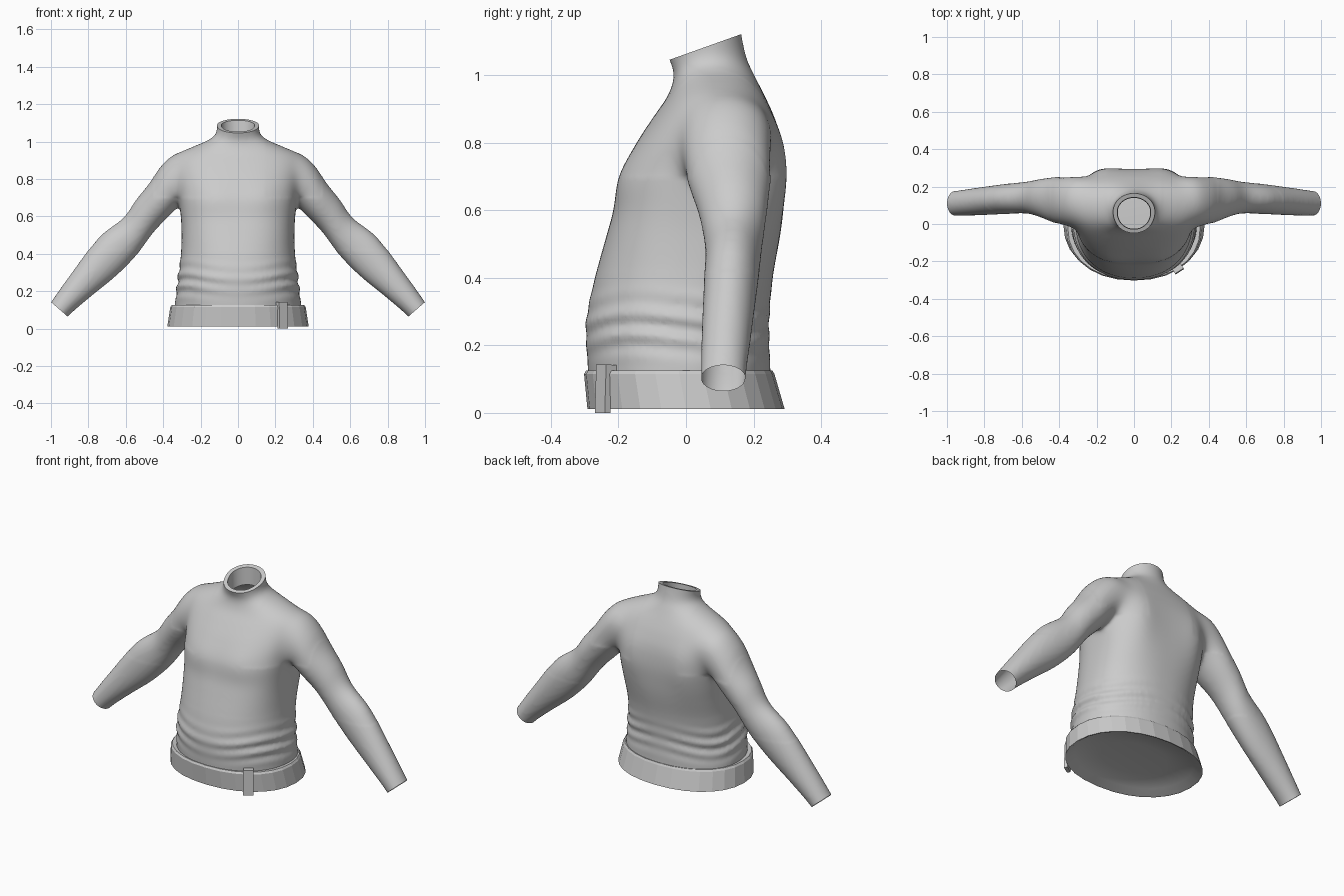
import bpy, bmesh, math
from mathutils import Vector

cube = bpy.data.objects.get("Cube")
if cube:
    bpy.data.objects.remove(cube, do_unlink=True)

grey = bpy.data.materials.new("cloth grey")
grey.use_nodes = True
colour = (0.6, 0.6, 0.6, 1)
grey.diffuse_color = colour
grey.node_tree.nodes["Principled BSDF"].inputs["Base Color"].default_value = colour


def add_object(name, bm):
    bmesh.ops.recalc_face_normals(bm, faces=bm.faces)
    mesh = bpy.data.meshes.new(name)
    bm.to_mesh(mesh)
    bm.free()
    mesh.materials.append(grey)
    obj = bpy.data.objects.new(name, mesh)
    bpy.context.collection.objects.link(obj)
    return obj


def smooth_path(rows, steps):
    """Catmull-Rom samples through rows of numbers."""
    rows = [Vector(r) for r in rows]
    out = []
    for i in range(len(rows) - 1):
        a, b, c = rows[max(i - 1, 0)], rows[i], rows[i + 1]
        d = rows[min(i + 2, len(rows) - 1)]
        for s in range(steps):
            t = s / steps
            out.append(b + (c - a) * (t / 2) + (a - b * 2.5 + c * 2 - d / 2) * t ** 2
                       + (b * 3 - a - c * 3 + d) * (t ** 3 / 2))
    return out + [rows[-1]]


def loft(bm, rings, top_cap=True):
    rings = [[bm.verts.new(p) for p in ring] for ring in rings]
    n = len(rings[0])
    for low, high in zip(rings, rings[1:]):
        for i in range(n):
            j = (i + 1) % n
            bm.faces.new((low[i], low[j], high[j], high[i]))
    bm.faces.new(rings[0][::-1])
    if top_cap:
        bm.faces.new(rings[-1])


def angles(n):
    return [2 * math.pi * i / n for i in range(n)]


def power(value, e):
    return math.copysign(abs(value) ** e, value)


def bell(value, centre, width):
    return math.exp(-((value - centre) / width) ** 2)


# Torso sections: height, half width, front y, back y, squareness
TORSO = [
    (-0.06, .335, -.28, .25, .95), (.12, .337, -.29, .25, .94),
    (.2, .328, -.295, .247, .92), (.28, .32, -.295, .247, .9),
    (.4, .305, -.27, .257, .85), (.52, .302, -.237, .278, .78),
    (.6, .306, -.215, .288, .75), (.7, .317, -.197, .294, .75),
    (.8, .335, -.146, .285, .78), (.88, .345, -.094, .26, .84),
    (.935, .325, -.056, .235, .9), (.975, .245, -.04, .215, 1),
    (1.01, .157, -.036, .198, 1), (1.05, .115, -.052, .18, 1),
    (1.12, .115, -.07, .165, 1), (1.2, .115, -.07, .155, 1)]

# Sleeve sections: top x, top z, bottom x, bottom z, front y, back y
SLEEVE = [
    (.2, .94, .15, .76, .0, .24), (.33, .942, .24, .72, -.015, .258),
    (.408, .878, .3, .67, -.015, .257), (.475, .777, .37, .6, .005, .252),
    (.545, .69, .45, .516, .035, .242), (.615, .592, .535, .402, .055, .227),
    (.745, .488, .645, .288, .053, .213), (.902, .28, .795, .165, .046, .192),
    (1.0, .142, .91, .064, .044, .177), (1.05, .07, .96, -.01, .044, .177)]


def torso_ring(row):
    z, w, front, back, e = row
    mid = front * .45 + back * .55
    ring = []
    # Horizontal folds gather above the waistband, deepest at the sides
    fade = max(0, 1 - abs(z - .26) / .13)
    for a in angles(72):
        x = power(math.cos(a), e) * w
        y = power(math.sin(a), e)
        fold = fade * (.003 + .007 * abs(math.cos(a))) * math.sin(
            z * 95 + 1.5 * math.sin(3 * a))
        # Shoulder blades behind, chest muscles in front
        if y > 0:
            depth = back - mid
            swell = .02 * bell(abs(x), .19, .09) * bell(z, .72, .16)
        else:
            depth = mid - front
            swell = .007 * bell(abs(x), .14, .09) * bell(z, .7, .09)
        x += math.cos(a) * fold
        y = mid + y * (depth + fold) + math.copysign(swell, y)
        ring.append((x, y, z))
    return ring


def sleeve_ring(row, side):
    top = Vector((row[0], 0, row[1]))
    bottom = Vector((row[2], 0, row[3]))
    centre = (top + bottom) / 2
    centre.y = (row[4] + row[5]) / 2
    up = (top - bottom) / 2
    out = Vector((0, (row[5] - row[4]) / 2, 0))
    ring = [centre + up * math.cos(a) + out * math.sin(a) for a in angles(32)]
    return [(p.x * side, p.y, p.z) for p in ring]


# Body: torso and sleeves fused into one skin
bm = bmesh.new()
loft(bm, [torso_ring(r) for r in smooth_path(TORSO, 8)])
for side in (-1, 1):
    part = bmesh.new()
    loft(part, [sleeve_ring(r, side) for r in smooth_path(SLEEVE, 5)])
    bmesh.ops.recalc_face_normals(part, faces=part.faces)
    temp = bpy.data.meshes.new("sleeve_temp")
    part.to_mesh(temp)
    part.free()
    bm.from_mesh(temp)
    bpy.data.meshes.remove(temp)
body = add_object("shirt_body", bm)
remesh = body.modifiers.new("fuse", 'REMESH')
remesh.mode = 'VOXEL'
remesh.voxel_size = .01
bpy.context.view_layer.objects.active = body
body.select_set(True)
bpy.ops.object.modifier_apply(modifier=remesh.name)

bm = bmesh.new()
bm.from_mesh(body.data)


def relax(verts, repeats):
    for _ in range(repeats):
        bmesh.ops.smooth_vert(bm, verts=verts, factor=.5,
                              use_axis_x=True, use_axis_y=True, use_axis_z=True)


# Soften everything a little, the upper body more, the shoulders most
relax(bm.verts[:], 3)
relax([v for v in bm.verts if v.co.z > .42], 10)
for reach in (.09, .12, .15):
    relax([v for v in bm.verts if v.co.z > .7
           and abs(abs(v.co.x) - .3) < reach], 18)


def cut(point, normal):
    geom = bm.verts[:] + bm.edges[:] + bm.faces[:]
    bmesh.ops.bisect_plane(bm, geom=geom, plane_co=point, plane_no=normal,
                           clear_outer=True)


# Open the cuffs, tilted neck and hem
for side in (-1, 1):
    geom_side = Vector((.655 * side, 0, -.755))
    cut((.955 * side, 0, .103), geom_side)
neck = Vector((0, .055, 1.083))
cut(neck, (0, -.357, 1))
hem = [f for f in bm.faces if abs(f.calc_center_median().x) < .45
       and f.calc_center_median().z < .085]
bmesh.ops.delete(bm, geom=hem, context='FACES')

# Collar rim and inner wall
rim = [e for e in bm.edges if e.is_boundary and e.verts[0].co.z > 1]
for scale, drop in ((.8, 0), (.97, .1)):
    new = bmesh.ops.extrude_edge_only(bm, edges=rim)["geom"]
    for v in (g for g in new if isinstance(g, bmesh.types.BMVert)):
        v.co = neck + (v.co - neck) * scale
        v.co.z -= drop
    rim = [g for g in new if isinstance(g, bmesh.types.BMEdge) and g.is_boundary]
bm.to_mesh(body.data)
bm.free()
bpy.ops.object.shade_smooth_by_angle(angle=math.radians(40))


# Waistband: flared faceted ring, closed by a shallow hollow underneath
def band_ring(w, front, back, z):
    mid, depth = (front + back) / 2, (back - front) / 2
    return [(w * power(math.cos(a), .92), mid + depth * power(math.sin(a), .92), z)
            for a in angles(28)]


bm = bmesh.new()
loft(bm, [band_ring(.18, -.14, .14, .05), band_ring(.33, -.25, .25, .038),
          band_ring(.37, -.285, .285, .013),
          band_ring(.378, -.292, .292, .012), band_ring(.362, -.302, .262, .115),
          band_ring(.354, -.296, .256, .126), band_ring(.315, -.265, .23, .122)],
     top_cap=False)
band = add_object("waistband", bm)
for poly in band.data.polygons:
    poly.use_smooth = poly.normal.z < -.3

# Tab hooked over the waistband, on the left of the front
bm = bmesh.new()
outline = [(-.01, 0), (.01, 0), (.012, .126), (.035, .126), (.035, .143), (-.01, .143)]
loft(bm, [[(x, y, z) for y, z in outline] for x in (-.027, .027)])
tab = add_object("waistband_tab", bm)
tab.location = (.24, -.247, 0)
tab.rotation_euler = (math.radians(-2), 0, math.radians(33))
